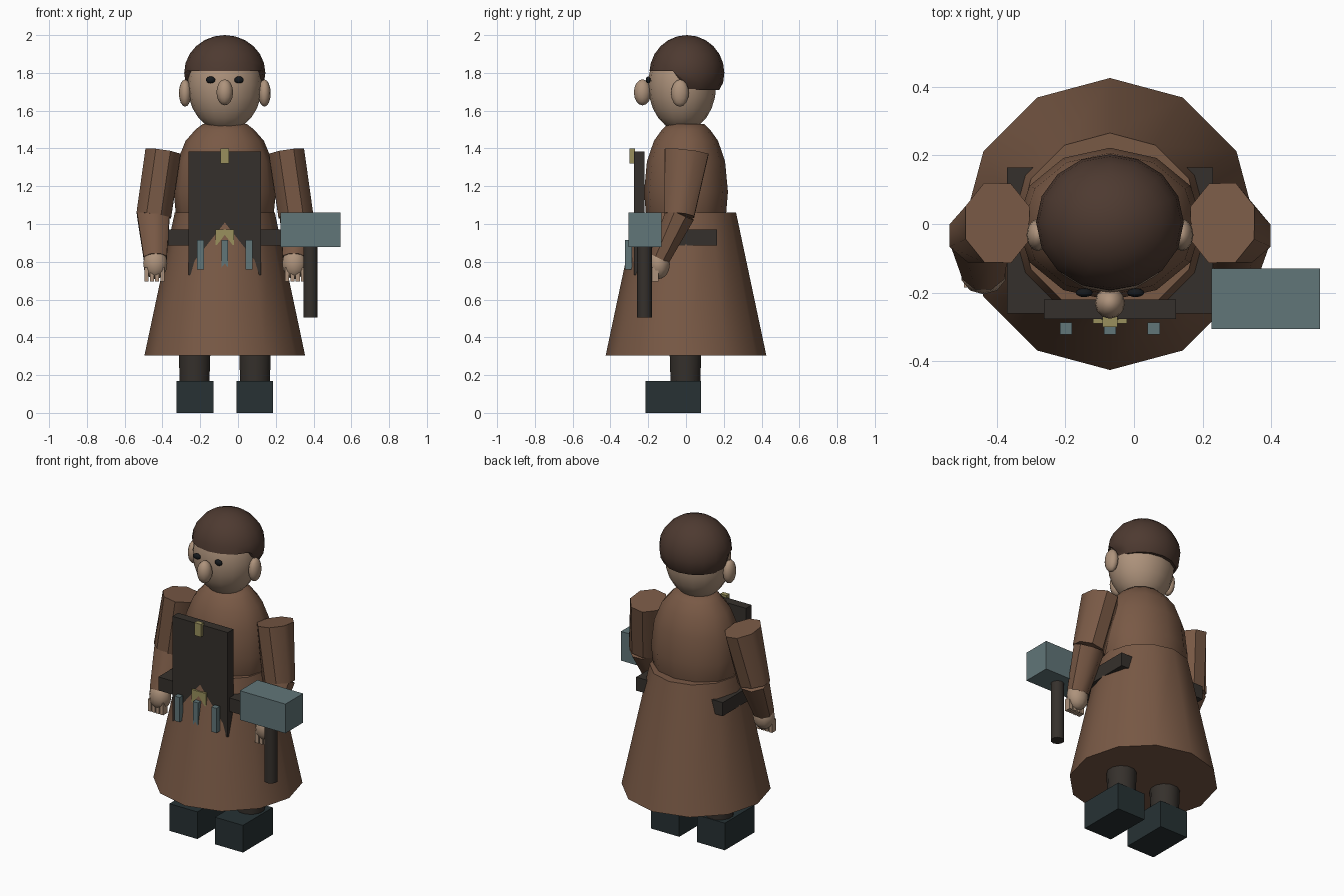
import bpy, bmesh, math
from mathutils import Vector, Matrix

if "Cube" in bpy.data.objects:
    bpy.data.objects.remove(bpy.data.objects["Cube"])

CX = -0.07  # the figure's own centre line


def mat(name, r, g, b):
    m = bpy.data.materials.new(name)
    m.diffuse_color = (r, g, b, 1)
    m.use_nodes = True
    m.node_tree.nodes["Principled BSDF"].inputs["Base Color"].default_value = m.diffuse_color
    return m


COAT = mat("coat", .19, .10, .06)
SKIN = mat("skin", .42, .29, .20)
HAIR = mat("hair", .075, .042, .03)
DARK = mat("leather", .036, .03, .025)
BOOT = mat("boot", .02, .031, .034)
STEEL = mat("steel", .12, .18, .19)
BRASS = mat("brass", .32, .28, .11)
BLACK = mat("eye", .008, .01, .012)


def finish(bm, name, material, smooth=True):
    bmesh.ops.recalc_face_normals(bm, faces=bm.faces)
    me = bpy.data.meshes.new(name)
    bm.to_mesh(me)
    bm.free()
    ob = bpy.data.objects.new(name, me)
    bpy.context.collection.objects.link(ob)
    me.materials.append(material)
    if smooth:
        bpy.context.view_layer.objects.active = ob
        bpy.ops.object.select_all(action='DESELECT')
        ob.select_set(True)
        bpy.ops.object.shade_smooth_by_angle(angle=math.radians(46))
    return ob


def box(name, material, x, y, z):
    bm = bmesh.new()
    c = Vector([(a + b) / 2 for a, b in (x, y, z)])
    s = Vector([b - a for a, b in (x, y, z)])
    bmesh.ops.create_cube(bm, size=1, matrix=Matrix.Translation(c) @ Matrix.Diagonal(s.to_4d()))
    return finish(bm, name, material, False)


def ball(name, material, c, r, seg=12, rings=8):
    bm = bmesh.new()
    bmesh.ops.create_uvsphere(bm, u_segments=seg, v_segments=rings, radius=1)
    bmesh.ops.transform(bm, verts=bm.verts, matrix=Matrix.Translation(c) @ Matrix.Diagonal((*r, 1)))
    return finish(bm, name, material)


def rings(name, material, sections, sides, tilt=None, turn=0.0):
    """Loft of ellipses: each section is (centre, rx, ry)."""
    bm = bmesh.new()
    rot = tilt.to_matrix() if tilt else Matrix.Identity(3)
    loops = []
    for c, rx, ry in sections:
        pts = [(turn + math.tau * i / sides) for i in range(sides)]
        loops.append([bm.verts.new(Vector(c) + rot @ Vector((rx * math.cos(a), ry * math.sin(a), 0))) for a in pts])
    for lo, hi in zip(loops, loops[1:]):
        for i in range(sides):
            j = (i + 1) % sides
            bm.faces.new((lo[i], lo[j], hi[j], hi[i]))
    bm.faces.new(loops[0])
    bm.faces.new(loops[-1])
    return finish(bm, name, material)


def limb(name, material, a, b, ra, rb, sides=8):
    tilt = Vector((0, 0, 1)).rotation_difference((Vector(b) - Vector(a)).normalized())
    return rings(name, material, [(a, *ra), (b, *rb)], sides, tilt, math.pi / sides)


# coat: flared skirt and rounded torso
rings("coat_skirt", COAT, [((CX, 0, .305), .425, .425), ((CX, 0, 1.06), .265, .265)], 12)
profile = [(.92, .17), (1.05, .212), (1.17, .222), (1.33, .207), (1.44, .17), (1.50, .127), (1.53, .095)]
rings("coat_torso", COAT, [((CX, 0, z), r * 1.22, r) for z, r in profile], 12)

# head and face
ball("head", SKIN, (CX, -.02, 1.735), (.197, .18, .245), 16, 12)
ball("nose", SKIN, (CX, -.23, 1.697), (.044, .046, .069))

# hair cap: high edge over the face, low edge at the back
bm = bmesh.new()
bmesh.ops.create_uvsphere(bm, u_segments=16, v_segments=12, radius=1)
for v in bm.verts:
    v.co.x, v.co.y, v.co.z = v.co.x * .215, v.co.y * .198, v.co.z * .2
    v.co.z = max(v.co.z, .01 if v.co.y < -.02 else -.09)
bmesh.ops.translate(bm, verts=bm.verts, vec=(CX, .005, 1.80))
finish(bm, "hair", HAIR)

# everything that comes in left and right pairs
for s, side in ((-1, "left"), (1, "right")):
    def at(dx, y, z):
        return (CX + s * dx, y, z)
    ball("ear_" + side, SKIN, at(.21, -.032, 1.693), (.033, .047, .072))
    ball("eye_" + side, BLACK, at(.075, -.2, 1.763), (.025, .013, .018))
    limb("upper_arm_" + side, COAT, at(.376, -.035, 1.045), at(.327, .003, 1.38), (.1, .085), (.102, .126))
    limb("forearm_" + side, COAT, at(.368, -.14, .82), at(.378, -.03, 1.055), (.066, .06), (.094, .085))
    ball("hand_" + side, SKIN, at(.368, -.145, .79), (.067, .06, .082), 10, 8)
    for i in range(4):
        fx = CX + s * (.33 + .028 * i)
        box("finger_%s_%d" % (side, i), SKIN, (fx - .011, fx + .011), (-.185, -.145), (.695, .77))
    limb("leg_" + side, DARK, at(.16, -.003, .12), at(.16, -.003, .42), (.08, .08), (.09, .09), 12)
    fx = CX + s * .158
    box("boot_" + side, BOOT, (fx - .097, fx + .097), (-.215, .08), (0, .17))

# apron, belt and brass fittings
box("belt", DARK, (-.37, .23), (-.26, .165), (.885, .97))
box("apron", DARK, (-.262, .122), (-.276, -.22), (.73, 1.385))
box("belt_buckle", BRASS, (-.12, -.02), (-.29, -.265), (.89, .97))
box("apron_clasp", BRASS, (-.092, -.048), (-.3, -.27), (1.32, 1.4))

# small tools hanging from the belt
for i, x in enumerate((-.198, -.07, .058)):
    box("belt_tool_%d" % i, STEEL, (x - .018, x + .018), (-.322, -.287), (.76, .915))

# hammer
box("hammer_head", STEEL, (.226, .542), (-.305, -.13), (.877, 1.06))
limb("hammer_handle", DARK, (.383, -.22, .505), (.383, -.22, .98), (.039, .039), (.039, .039), 10)
